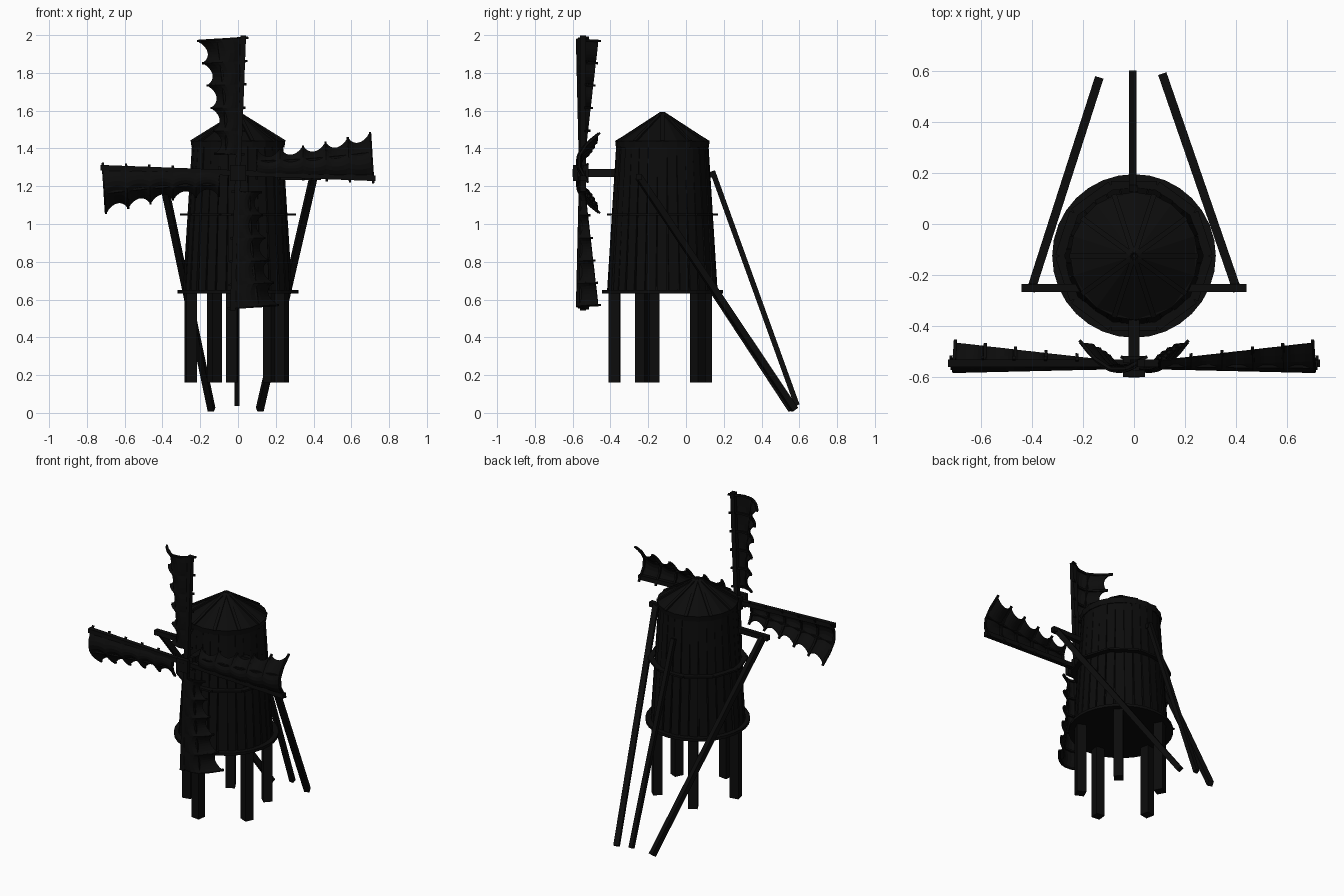
import bpy, bmesh, math, random
from mathutils import Vector, Matrix

random.seed(4)
if "Cube" in bpy.data.objects:
    bpy.data.objects.remove(bpy.data.objects["Cube"], do_unlink=True)

COLOUR = (0.0035, 0.0035, 0.0035, 1)
wood = bpy.data.materials.new("charred_wood")
wood.use_nodes = True
wood.diffuse_color = COLOUR
wood.node_tree.nodes["Principled BSDF"].inputs["Base Color"].default_value = COLOUR

CENTRE = Vector((0, -0.125, 0))
HUB = Vector((0, -0.545, 1.27))


def finish(name, bm):
    bmesh.ops.recalc_face_normals(bm, faces=bm.faces)
    mesh = bpy.data.meshes.new(name)
    bm.to_mesh(mesh)
    bm.free()
    mesh.materials.append(wood)
    obj = bpy.data.objects.new(name, mesh)
    bpy.context.collection.objects.link(obj)
    return obj


def beam(bm, a, b, width, depth=None, up=(0, 0, 1)):
    """Rectangular beam from a to b."""
    a, b = Vector(a), Vector(b)
    along = (b - a).normalized()
    side = along.cross(Vector(up))
    if side.length < 0.01:
        side = along.cross(Vector((0, 1, 0)))
    side.normalize()
    other = side.cross(along)
    frame = Matrix((side, other, along)).transposed().to_4x4()
    size = Matrix.Diagonal((width, depth or width, (b - a).length, 1))
    bmesh.ops.create_cube(bm, size=1, matrix=Matrix.Translation((a + b) / 2) @ frame @ size)


def around(angle, radius, z):
    return CENTRE + Vector((radius * math.cos(angle), radius * math.sin(angle), z))


def cone(name, r1, r2, z1, z2, sides):
    bm = bmesh.new()
    bmesh.ops.create_cone(bm, cap_ends=True, segments=sides, radius1=r1, radius2=r2, depth=z2 - z1,
                          matrix=Matrix.Translation(CENTRE + Vector((0, 0, (z1 + z2) / 2))))
    return finish(name, bm)


# Tower core with uneven upright planks
cone("tower_core", 0.28, 0.232, 0.64, 1.43, 20)
bm = bmesh.new()
PLANKS = 30
for i in range(PLANKS):
    angle = math.tau * i / PLANKS
    bump = random.uniform(-0.003, 0.005)
    beam(bm, around(angle, 0.281 + bump, 0.645), around(angle, 0.233 + bump, 1.41),
         0.05, 0.014, around(angle, 1, 0) - CENTRE)
finish("tower_planks", bm)

# Round deck and the thin hoop half way up
cone("deck", 0.32, 0.32, 0.632, 0.65, 32)
bm = bmesh.new()
SIDES = 10
for i in range(SIDES):
    a, b = math.tau * i / SIDES, math.tau * (i + 1) / SIDES
    beam(bm, around(a, 0.29, 1.05), around(b, 0.29, 1.05), 0.036, 0.012)
finish("tower_hoop", bm)

# Roof with an eave and radial battens
cone("roof_eave", 0.246, 0.25, 1.405, 1.44, 20)
cone("roof", 0.25, 0.012, 1.44, 1.585, 10)
bm = bmesh.new()
for i in range(10):
    angle = math.tau * i / 10
    beam(bm, around(angle, 0.25, 1.437), around(angle, 0.008, 1.587), 0.02, 0.012)
finish("roof_battens", bm)

# Five legs under the deck
bm = bmesh.new()
for i in range(5):
    angle = math.radians(191 + 72 * i)
    beam(bm, around(angle, 0.255, 0.16), around(angle, 0.255, 0.64), 0.058, 0.058,
         around(angle, 1, 0) - CENTRE)
finish("legs", bm)

# Crossbeam and tail poles meeting at the back
bm = bmesh.new()
beam(bm, (-0.44, -0.25, 1.25), (0.44, -0.25, 1.25), 0.032)
beam(bm, (0, 0.08, 1.26), (0, 0.15, 1.26), 0.03)
finish("crossbeam", bm)
bm = bmesh.new()
beam(bm, (0.4, -0.25, 1.25), (0.115, 0.575, 0.017), 0.034)
beam(bm, (-0.4, -0.25, 1.25), (-0.14, 0.56, 0.017), 0.034)
beam(bm, (-0.005, 0.14, 1.28), (-0.005, 0.588, 0.04), 0.028)
finish("tail_poles", bm)

# Windshaft and hub
bm = bmesh.new()
beam(bm, (0, -0.6, 1.27), (0, -0.3, 1.27), 0.042)
for y in (-0.585, -0.53):
    beam(bm, (0, y - 0.014, 1.27), (0, y + 0.014, 1.27), 0.085)
finish("windshaft", bm)

# Sails: billowed cloth with a torn, scalloped trailing edge
START, END, TEETH = 0.1, 0.715, 5


def edge_width(t):
    s = (t - START) / (END - START)
    tooth = abs(math.sin(math.pi * s * TEETH))
    return 0.14 + 0.1 * s ** 1.6 - 0.04 * tooth ** 0.7


def sail_point(t, w, behind=0.0):
    s = t / END
    y = -0.05 * math.sin(math.pi * w) * (0.4 + 0.6 * s) + 0.08 * w * w * s
    tip = -0.02 * w * s * s
    return Vector((0.015 - w * edge_width(t), y + behind, t + tip))


def blade_matrix(index):
    turn = Matrix.Rotation(math.radians(1 - 90 * index), 4, "Y")
    return Matrix.Translation(HUB) @ turn


COLS, ROWS = 40, 8
for index, label in enumerate(("top", "left", "bottom", "right")):
    bm = bmesh.new()
    grid = [[bm.verts.new(sail_point(START + (END - START) * c / COLS, r / ROWS))
             for r in range(ROWS + 1)] for c in range(COLS + 1)]
    for c in range(COLS):
        for r in range(ROWS):
            bm.faces.new((grid[c][r], grid[c + 1][r], grid[c + 1][r + 1], grid[c][r + 1]))
    sail = finish(label + "_sail", bm)
    sail.matrix_world = blade_matrix(index)
    cloth = sail.modifiers.new("thickness", "SOLIDIFY")
    cloth.thickness = 0.006
    cloth.offset = 0

    # Spar, second rail and bent ribs behind the cloth
    bm = bmesh.new()
    beam(bm, (0, 0, 0), (0.015, 0, 0.728), 0.03)
    rail = [sail_point(START + (END - START) * k / TEETH, 0.55, 0.012) for k in range(TEETH + 1)]
    for a, b in zip(rail, rail[1:]):
        beam(bm, a, b, 0.012)
    for k in range(TEETH + 1):
        t = START + (END - START) * k / TEETH
        bend = [sail_point(t, w, 0.01) for w in (-0.1, 0.25, 0.5, 0.75, 1.0)]
        for a, b in zip(bend, bend[1:]):
            beam(bm, a, b, 0.012)
    frame = finish(label + "_sail_frame", bm)
    frame.matrix_world = blade_matrix(index)
